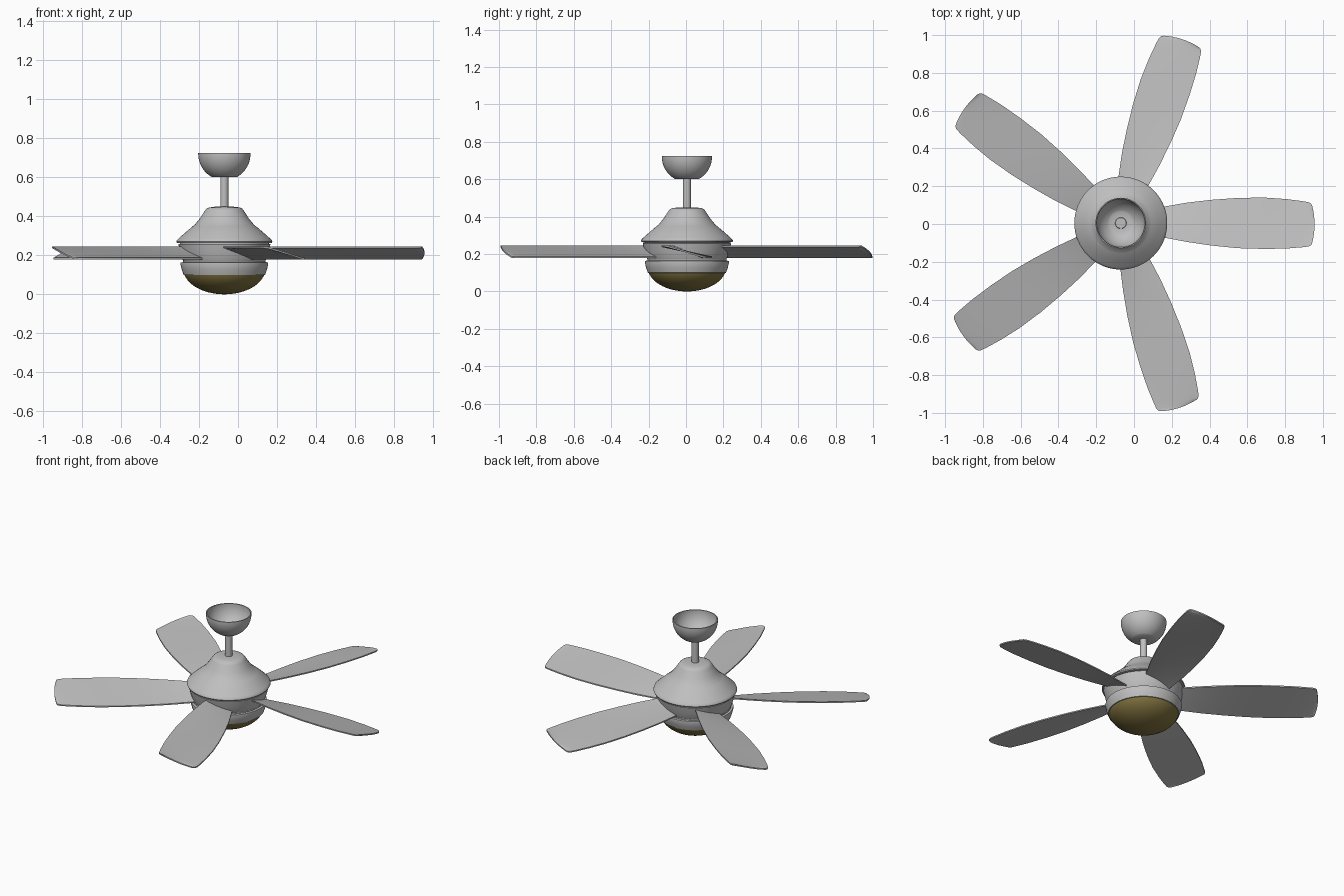
import bpy, bmesh, math
from mathutils import Matrix

if "Cube" in bpy.data.objects:
    bpy.data.objects.remove(bpy.data.objects["Cube"])

HUB = (-0.07, 0.005, 0)


def make_material(name, color):
    mat = bpy.data.materials.new(name)
    mat.use_nodes = True
    mat.diffuse_color = color
    bsdf = next(n for n in mat.node_tree.nodes if n.type == 'BSDF_PRINCIPLED')
    bsdf.inputs["Base Color"].default_value = color
    return mat


nickel = make_material("satin nickel grey", (0.52, 0.52, 0.52, 1))
amber = make_material("dark amber glass", (0.22, 0.17, 0.05, 1))


def finish(name, bm, mat):
    bmesh.ops.recalc_face_normals(bm, faces=bm.faces)
    mesh = bpy.data.meshes.new(name)
    bm.to_mesh(mesh)
    bm.free()
    mesh.materials.append(mat)
    mesh.shade_smooth()
    mesh.set_sharp_from_angle(angle=math.radians(32))
    obj = bpy.data.objects.new(name, mesh)
    obj.location = HUB
    bpy.context.collection.objects.link(obj)
    return obj


def lathe(name, profile, mat, steps=64):
    """Spin a (radius, height) profile around the hub axis."""
    bm = bmesh.new()
    verts = [bm.verts.new((r, 0, z)) for r, z in profile]
    edges = [bm.edges.new(pair) for pair in zip(verts, verts[1:])]
    bmesh.ops.spin(bm, geom=verts + edges, cent=(0, 0, 0), axis=(0, 0, 1),
                   angle=math.tau, steps=steps, use_duplicate=False)
    bmesh.ops.remove_doubles(bm, verts=bm.verts, dist=0.0002)
    return finish(name, bm, mat)


def arc(radius, height, base, start, end, count):
    """Points on an ellipse, angles in degrees below the horizontal."""
    angles = [math.radians(start + (end - start) * i / count) for i in range(count + 1)]
    return [(radius * math.cos(a), base - height * math.sin(a)) for a in angles]


# Hollow ceiling canopy, open at the top
outer = arc(0.134, 0.135, 0.72, 0, 62, 12)
inner = arc(0.128, 0.128, 0.72, 62, 0, 12)
lathe("ceiling_canopy", [(0, 0.601)] + outer[::-1] + [(0.134, 0.725), (0.128, 0.725)]
      + inner[::-1] + [(0.03, 0.607), (0.028, 0.614), (0, 0.614)], nickel)

# Down rod
lathe("down_rod", [(0, 0.43), (0.021, 0.43), (0.021, 0.603), (0, 0.603)], nickel, 32)

# Motor cover with a small step on the shoulder
lathe("motor_cover", [(0, 0.449), (0.05, 0.449), (0.08, 0.445), (0.092, 0.439), (0.1, 0.428),
                      (0.125, 0.39), (0.154, 0.354), (0.161, 0.35), (0.2, 0.317), (0.235, 0.286),
                      (0.244, 0.277), (0.246, 0.27), (0.243, 0.264), (0.23, 0.262), (0, 0.262)], nickel)

# Blade housing
lathe("blade_housing", [(0, 0.268), (0.228, 0.268), (0.228, 0.259), (0.236, 0.257), (0.234, 0.248),
                        (0.226, 0.215), (0.217, 0.185), (0.21, 0.17), (0, 0.17)], nickel)

# Light ring below the blades
lathe("light_ring", [(0, 0.172), (0.212, 0.172), (0.212, 0.165), (0.224, 0.163), (0.225, 0.155),
                     (0.218, 0.125), (0.209, 0.1), (0.2, 0.099), (0, 0.099)], nickel)

# Glass bowl
lathe("glass_bowl", [(0, 0.105)] + arc(0.21, 0.13, 0.13, 13, 90, 16), amber)


# Blades: stations of (distance, half width, sideways offset)
STATIONS = [(0.19, 0.074, 0.005), (0.24, 0.084, 0.005), (0.35, 0.104, 0.004), (0.48, 0.121, 0.002),
            (0.62, 0.133, 0), (0.76, 0.136, -0.001), (0.88, 0.131, -0.004), (0.97, 0.122, -0.006),
            (1.005, 0.117, -0.007), (1.02, 0.109, -0.007), (1.026, 0.096, -0.007)]
ACROSS = [i / 4 - 1 for i in range(9)]


def make_blade(name, angle):
    bm = bmesh.new()
    half = 0.004
    layers = []
    for side in (1, -1):
        rows = []
        for s, w, off in STATIONS:
            rows.append([bm.verts.new((s - 0.012 * t * t * (s / 1.026) ** 8, off + w * t,
                                       0.2125 - 0.029 * t + side * half)) for t in ACROSS])
        layers.append(rows)
        for a, b in zip(rows, rows[1:]):
            for i in range(len(ACROSS) - 1):
                bm.faces.new((a[i], a[i + 1], b[i + 1], b[i]))
    # Close the rim between the two skins
    rims = [[r[0] for r in rows] + rows[-1][1:-1] + [r[-1] for r in rows[::-1]] + rows[0][-2:0:-1]
            for rows in layers]
    n = len(rims[0])
    for i in range(n):
        j = (i + 1) % n
        bm.faces.new((rims[0][i], rims[0][j], rims[1][j], rims[1][i]))
    bmesh.ops.transform(bm, matrix=Matrix.Rotation(angle, 4, 'Z'), verts=bm.verts)
    return finish(name, bm, nickel)


for k in range(5):
    make_blade(f"fan_blade_{k + 1}", math.tau * k / 5)
